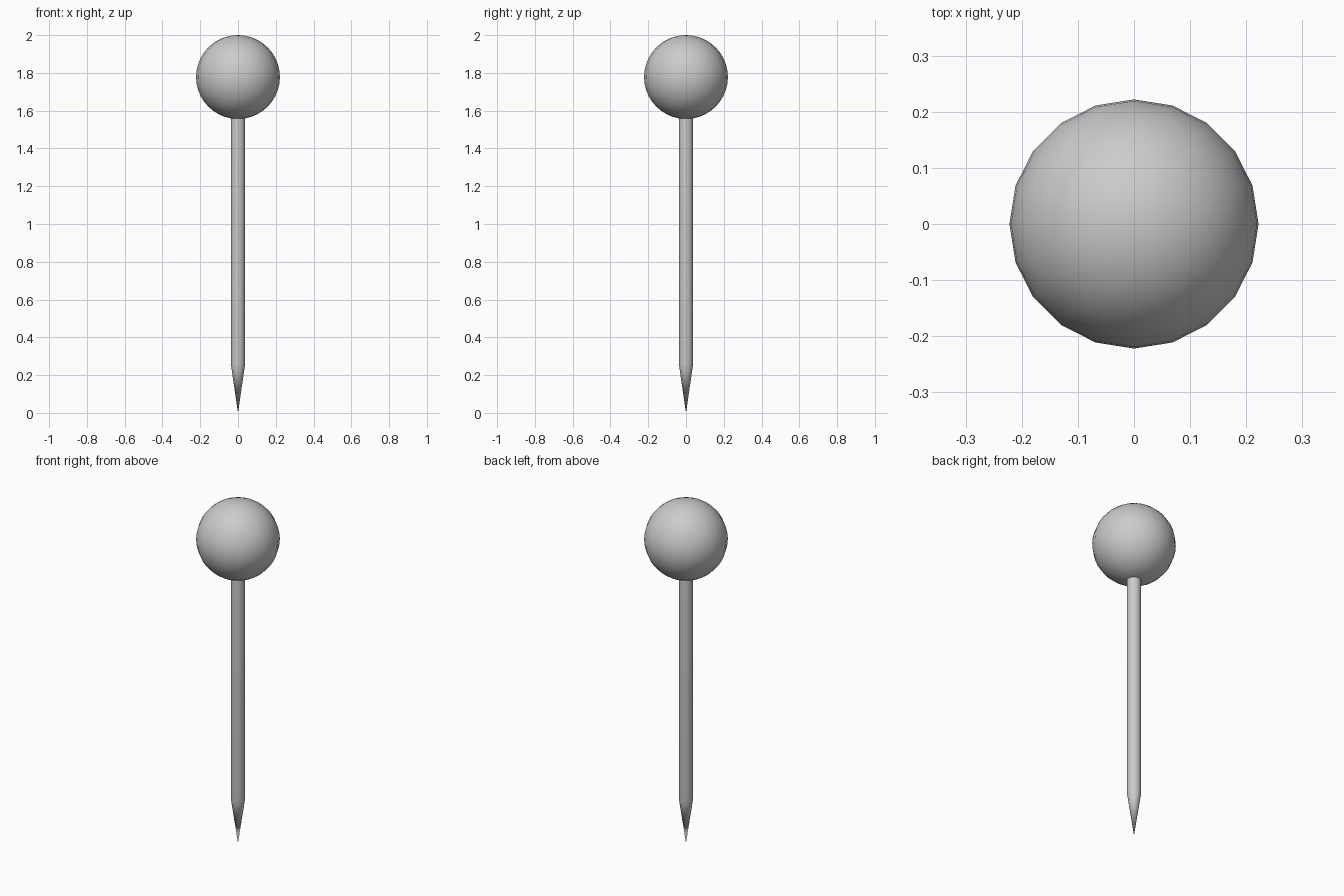
import bpy, bmesh, math

if "Cube" in bpy.data.objects:
    bpy.data.objects.remove(bpy.data.objects["Cube"])

SEG = 20


def smooth(ob):
    bpy.ops.object.select_all(action='DESELECT')
    ob.select_set(True)
    bpy.context.view_layer.objects.active = ob
    bpy.ops.object.shade_smooth_by_angle(angle=math.radians(40))


def lathe(name, profile):
    """Spin an (radius, z) profile around the z axis."""
    bm = bmesh.new()
    verts = [bm.verts.new((r, 0, z)) for r, z in profile]
    edges = [bm.edges.new(pair) for pair in zip(verts, verts[1:])]
    bmesh.ops.spin(bm, geom=verts + edges, cent=(0, 0, 0), axis=(0, 0, 1),
                   angle=2 * math.pi, steps=SEG, use_duplicate=False)
    bmesh.ops.remove_doubles(bm, verts=bm.verts, dist=1e-5)
    bmesh.ops.recalc_face_normals(bm, faces=bm.faces)
    mesh = bpy.data.meshes.new(name)
    bm.to_mesh(mesh)
    bm.free()
    ob = bpy.data.objects.new(name, mesh)
    bpy.context.collection.objects.link(ob)
    smooth(ob)


# Round head
bpy.ops.mesh.primitive_uv_sphere_add(segments=SEG, ring_count=SEG,
                                     radius=0.222, location=(0, 0, 1.778))
head = bpy.context.object
head.name = "pin_head"
smooth(head)

# Needle shaft with tapered point, its top end sunk into the head
lathe("needle", [(0, 0), (0.038, 0.26), (0.038, 1.6), (0, 1.6)])
